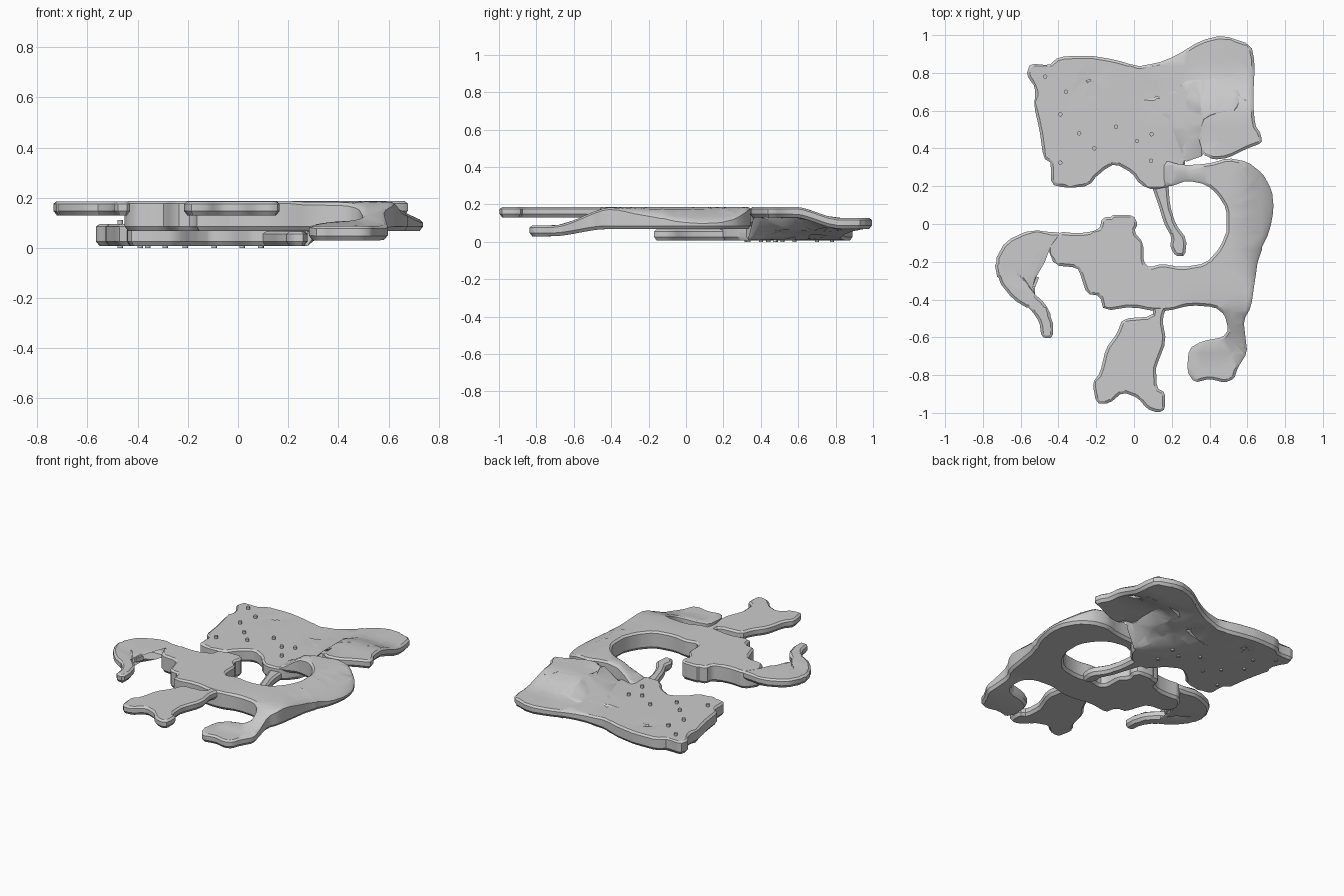
import bpy, bmesh
from mathutils import Vector


def ramp(v, a, b):
    t = max(0.0, min(1.0, (v - a) / (b - a)))
    return t * t * (3 - 2 * t)


def soften(pts, f=0.2):
    # one corner-cutting pass for rounded outlines
    out = []
    for i, p in enumerate(pts):
        p, q = Vector(p), Vector(pts[(i + 1) % len(pts)])
        out += [p.lerp(q, f), p.lerp(q, 1 - f)]
    return out


def slab(name, outline, bottom, top, step=0.08, rim=0.014):
    # flat outline, gridded, given a rounded rim, and lifted to two height functions
    bm = bmesh.new()
    bm.faces.new([bm.verts.new((p.x, p.y, 0)) for p in soften(outline)])
    bmesh.ops.triangulate(bm, faces=bm.faces[:])
    for axis in ((1, 0, 0), (0, 1, 0)):
        for k in range(int(2 / step) + 1):
            c = -1.003 + k * step
            bmesh.ops.bisect_plane(bm, geom=bm.verts[:] + bm.edges[:] + bm.faces[:],
                                   plane_co=Vector(axis) * c, plane_no=axis, dist=1e-5)
    bmesh.ops.remove_doubles(bm, verts=bm.verts[:], dist=0.007)
    bmesh.ops.recalc_face_normals(bm, faces=bm.faces[:])
    bmesh.ops.inset_region(bm, faces=bm.faces[:], thickness=rim, use_boundary=True)
    rim_verts = {v for v in bm.verts if v.is_boundary}
    rim_keys = {(round(v.co.x, 5), round(v.co.y, 5)) for v in rim_verts}
    ext = bmesh.ops.extrude_face_region(bm, geom=bm.faces[:], use_keep_orig=True)
    upper = {g for g in ext["geom"] if isinstance(g, bmesh.types.BMVert)}
    for v in bm.verts:
        x, y = v.co.x, v.co.y
        edge = (round(x, 5), round(y, 5)) in rim_keys
        if v in upper:
            v.co.z = top(x, y) - (0.010 if edge else 0)
        else:
            v.co.z = bottom(x, y) + (0.018 if edge else 0)
    bmesh.ops.recalc_face_normals(bm, faces=bm.faces[:])
    me = bpy.data.meshes.new(name)
    bm.to_mesh(me)
    bm.free()
    ob = bpy.data.objects.new(name, me)
    bpy.context.collection.objects.link(ob)
    bpy.context.view_layer.objects.active = ob
    bpy.ops.object.select_all(action='DESELECT')
    ob.select_set(True)
    bpy.ops.object.shade_smooth_by_angle(angle=0.6)
    return ob


def flat(z):
    return lambda x, y: z


# upper body with its arching back and drooping leg
def upper_top(x, y):
    z = 0.187 - 0.085 * ramp(x, 0.54, 0.78) * ramp(y, -0.45, -0.2)
    z -= 0.10 * (1 - ramp(y, -0.72, -0.38)) * ramp(x, 0.2, 0.3)
    if y > 0.15:
        z = min(z, 0.095 + 0.092 * ramp(x, 0.14, 0.34))
    return z


def upper_bottom(x, y):
    return 0.068 - 0.038 * (1 - ramp(y, -0.72, -0.42)) * ramp(x, 0.2, 0.3)


slab("upper_body", [
    (-.40, -.04), (-.30, -.05), (-.22, -.04), (-.18, -.02), (-.17, .03), (-.10, .05),
    (0, .045), (.02, 0), (0, -.04), (.05, -.10), (.05, -.20), (.08, -.23), (.15, -.21),
    (.25, -.23), (.38, -.21), (.46, -.12), (.49, -.02), (.49, .08), (.44, .16), (.38, .21),
    (.28, .23), (.20, .20), (.15, .20), (.15, .34), (.26, .31), (.40, .32), (.50, .35),
    (.60, .33), (.68, .27), (.73, .18), (.74, .08), (.72, -.03), (.66, -.18), (.64, -.30),
    (.62, -.44), (.58, -.51), (.59, -.60), (.60, -.68), (.55, -.76), (.53, -.82),
    (.48, -.84), (.40, -.82), (.32, -.84), (.28, -.78), (.29, -.66), (.36, -.62),
    (.47, -.60), (.50, -.56), (.48, -.48), (.43, -.44), (.30, -.43), (.18, -.46),
    (.10, -.46), (0, -.44), (-.16, -.46), (-.18, -.38), (-.25, -.37), (-.28, -.28),
    (-.30, -.23), (-.42, -.22), (-.46, -.12)], upper_bottom, upper_top)

# curled tail of the upper figure
slab("upper_tail", [
    (-.36, -.05), (-.55, -.03), (-.68, -.09), (-.74, -.20), (-.72, -.30), (-.64, -.40),
    (-.54, -.46), (-.50, -.52), (-.49, -.60), (-.43, -.61), (-.43, -.50), (-.47, -.42),
    (-.55, -.35), (-.63, -.27), (-.62, -.16), (-.56, -.11), (-.46, -.11), (-.36, -.14)],
    flat(0.13), flat(0.186))

# eared head of the upper figure
slab("upper_head", [
    (.10, -.42), (.10, -.49), (-.06, -.50), (-.09, -.58), (-.15, -.66), (-.18, -.79),
    (-.22, -.84), (-.20, -.95), (-.13, -.95), (-.06, -.89), (.02, -.92), (.07, -.98),
    (.13, -1), (.165, -.98), (.165, -.89), (.12, -.87), (.12, -.75), (.17, -.62),
    (.15, -.50), (.18, -.42)], flat(0.13), flat(0.186))


# lower body, with an arm that rises around to the raised hand
def hand_lift(x, y):
    return 0.06 * ramp(x, 0.30, 0.36) * (1 - ramp(y, 0.58, 0.82))


def lower_top(x, y):
    return 0.095 + 0.032 * ramp(x, 0.05, 0.45) * ramp(x + y, 0.6, 0.75) + hand_lift(x, y)


def lower_bottom(x, y):
    return 0.008 + 0.062 * ramp(x, -0.1, 0.40) * ramp(x + y, 0.6, 0.75) + hand_lift(x, y)


slab("lower_body", [
    (-.44, .21), (-.36, .19), (-.24, .20), (-.17, .28), (-.10, .32), (-.01, .27),
    (.03, .21), (.10, .18), (.20, .20), (.28, .31), (.23, .38), (.20, .48), (.16, .57),
    (.02, .57), (-.08, .54), (-.15, .57), (-.25, .60), (-.28, .67), (-.25, .77),
    (-.19, .77), (-.14, .70), (-.04, .66), (.14, .67), (.22, .74), (.35, .78), (.55, .80),
    (.56, .74), (.57, .64), (.54, .59), (.42, .57), (.37, .54), (.36, .37), (.42, .34),
    (.50, .35), (.60, .40), (.68, .43), (.67, .48), (.64, .53), (.63, .65), (.64, .85),
    (.62, .95), (.47, 1), (.35, .97), (.22, .89), (.12, .85), (0, .84), (-.10, .87),
    (-.25, .895), (-.40, .885), (-.45, .84), (-.55, .85), (-.57, .79), (-.52, .72),
    (-.53, .62), (-.50, .50), (-.48, .35), (-.44, .32)], lower_bottom, lower_top)

# straight tail of the lower figure
slab("lower_tail", [
    (.08, .24), (.13, .10), (.16, 0), (.20, -.07), (.19, -.12), (.22, -.17), (.27, -.17),
    (.28, -.08), (.22, 0), (.19, .10), (.18, .24)], flat(0.008), flat(0.066))

# small pins through the lower body
for i, (x, y) in enumerate([(-.47, .78), (-.36, .70), (-.39, .58), (-.29, .48), (-.21, .40),
                            (-.39, .325), (-.095, .515), (.016, .44), (.093, .475), (.09, .335)]):
    bpy.ops.mesh.primitive_cylinder_add(vertices=16, radius=0.011, depth=0.112, location=(x, y, 0.056))
    bpy.context.object.name = f"pin_{i + 1}"
    bpy.ops.object.shade_smooth_by_angle()
